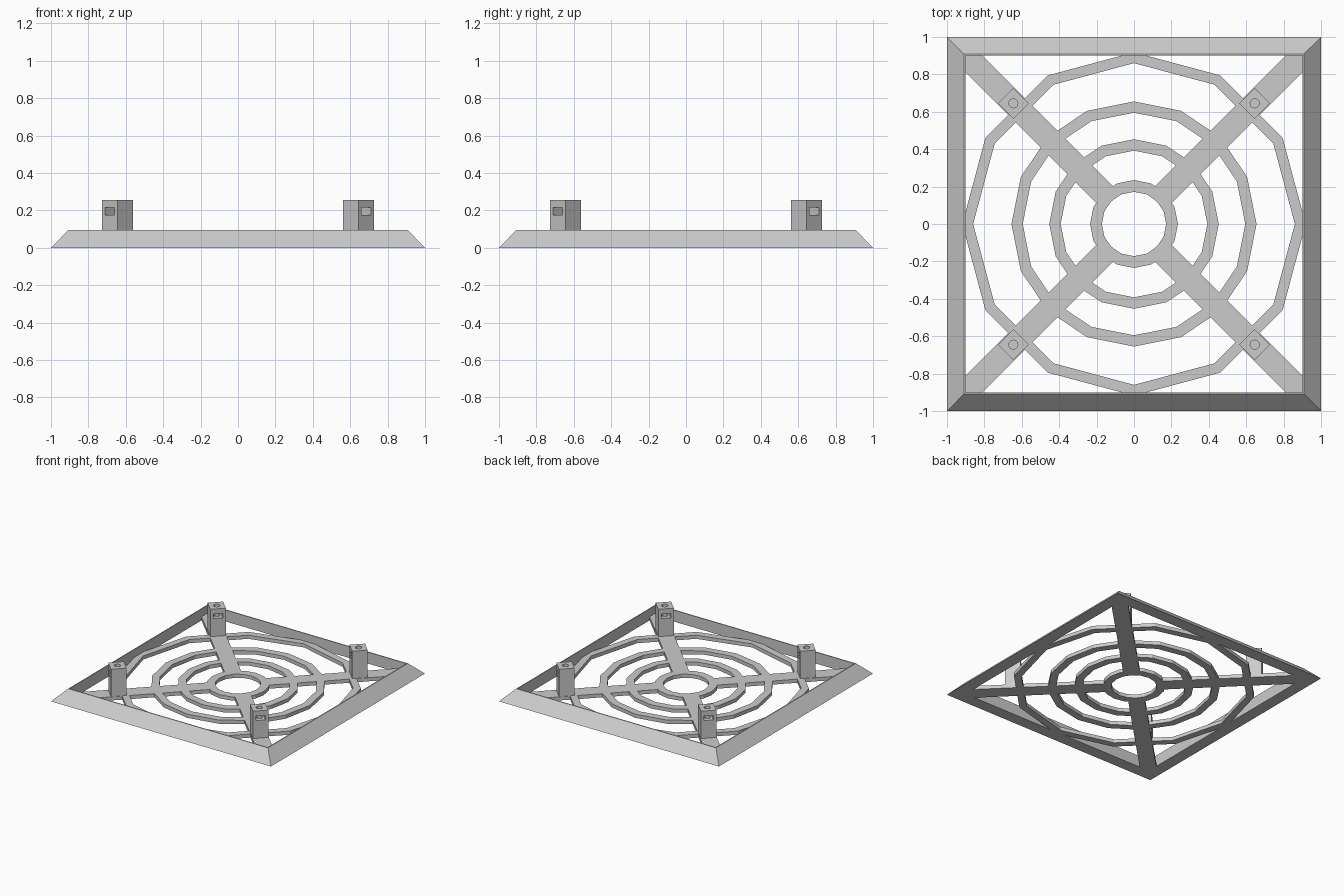
import bpy, bmesh, math
from mathutils import Matrix

old = bpy.data.objects.get("Cube")
if old:
    bpy.data.objects.remove(old, do_unlink=True)

grey = bpy.data.materials.new("light_grey")
grey.use_nodes = True
colour = (0.6, 0.6, 0.6, 1)
grey.diffuse_color = colour
grey.node_tree.nodes["Principled BSDF"].inputs["Base Color"].default_value = colour

THICK = 0.03      # grille thickness
HALF = 0.0625     # half width of a spoke
POST_R = 0.912    # distance of a post from the centre


def finish(name, bm):
    bmesh.ops.recalc_face_normals(bm, faces=bm.faces)
    mesh = bpy.data.meshes.new(name)
    bm.to_mesh(mesh)
    bm.free()
    mesh.materials.append(grey)
    ob = bpy.data.objects.new(name, mesh)
    bpy.context.collection.objects.link(ob)
    return ob


def loop_band(name, profile, sides, phase=0.0):
    """Sweep a closed (radius, z) profile round a regular polygon."""
    bm = bmesh.new()
    rows = []
    for i in range(sides):
        a = phase + 2 * math.pi * i / sides
        rows.append([bm.verts.new((r * math.cos(a), r * math.sin(a), z)) for r, z in profile])
    n = len(profile)
    for i in range(sides):
        p, q = rows[i], rows[(i + 1) % sides]
        for j in range(n):
            k = (j + 1) % n
            bm.faces.new((p[j], q[j], q[k], p[k]))
    return finish(name, bm)


def prism(name, outline, z0, z1, angle=0.0):
    """Extrude a flat outline from z0 to z1 and turn it about z."""
    bm = bmesh.new()
    base = bm.faces.new([bm.verts.new((x, y, z0)) for x, y in outline])
    top = bmesh.ops.extrude_face_region(bm, geom=[base])["geom"]
    bmesh.ops.translate(bm, vec=(0, 0, z1 - z0),
                        verts=[v for v in top if isinstance(v, bmesh.types.BMVert)])
    bmesh.ops.transform(bm, matrix=Matrix.Rotation(angle, 4, "Z"), verts=bm.verts)
    return finish(name, bm)


def combine(target, tool, operation):
    mod = target.modifiers.new("combine", "BOOLEAN")
    mod.operation = operation
    mod.solver = "EXACT"
    mod.object = tool
    bpy.context.view_layer.update()
    bpy.context.view_layer.objects.active = target
    bpy.ops.object.modifier_apply(modifier=mod.name)
    bpy.data.objects.remove(tool, do_unlink=True)


def rect(x0, x1, h):
    return [(x0, -h), (x1, -h), (x1, h), (x0, h)]


# Square frame with a sloped outer side and upright inner wall
d = math.sqrt(2)
loop_band("frame", [(1.0 * d, 0), (0.908 * d, 0.094), (0.9 * d, 0.094), (0.9 * d, 0)],
          4, math.pi / 4)

# Grille: concentric polygon rings joined by four diagonal spokes
grille = None
for outer, inner, sides in ((0.235, 0.172, 16), (0.453, 0.392, 16),
                            (0.655, 0.595, 16), (0.918, 0.86, 12)):
    ring = loop_band("ring", [(outer, 0), (outer, THICK), (inner, THICK), (inner, 0)], sides)
    if grille is None:
        grille = ring
        grille.name = "grille"
    else:
        combine(grille, ring, "UNION")
tip = 0.94 * d
for i in range(4):
    spoke = prism("spoke", [(0.19, -HALF), (tip - HALF, -HALF), (tip, 0),
                            (tip - HALF, HALF), (0.19, HALF)],
                  0, THICK, math.pi / 4 + i * math.pi / 2)
    combine(grille, spoke, "UNION")

# Screw post with a nut slot running through it and a screw hole from the top
h = 0.0585
post = prism("screw_post", rect(POST_R - h, POST_R + h, h), THICK, 0.255)
hole = [(POST_R + 0.024 * math.cos(a * math.pi / 8), 0.024 * math.sin(a * math.pi / 8))
        for a in range(16)]
combine(post, prism("slot_cutter", rect(POST_R - 0.1, POST_R + 0.1, 0.036), 0.176, 0.214),
        "DIFFERENCE")
combine(post, prism("hole_cutter", hole, 0.13, 0.3), "DIFFERENCE")

# Four posts, one on each spoke
for i, name in enumerate(("back_left", "back_right", "front_right", "front_left")):
    ob = post if i == 0 else post.copy()
    if i:
        bpy.context.collection.objects.link(ob)
    ob.name = "screw_post_" + name
    ob.rotation_euler.z = math.pi / 4 + i * math.pi / 2
